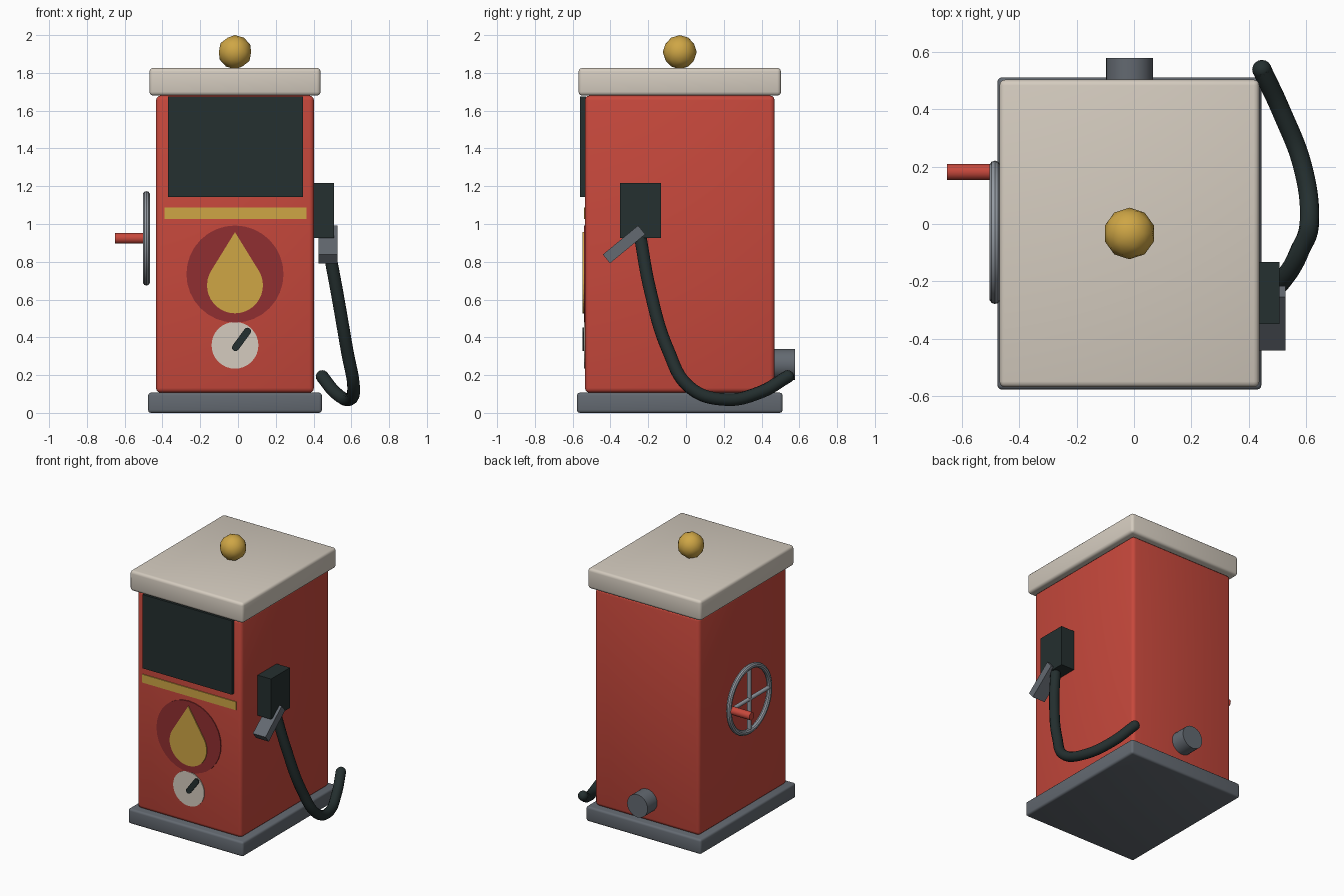
import bpy, bmesh, math
from mathutils import Vector

if "Cube" in bpy.data.objects:
    bpy.data.objects.remove(bpy.data.objects["Cube"])

CX, CY = -0.016, -0.033      # centre of the cabinet
FRONT = -0.535               # front panel plane


def mat(name, rgb):
    m = bpy.data.materials.new(name)
    m.diffuse_color = (*rgb, 1)
    m.use_nodes = True
    m.node_tree.nodes["Principled BSDF"].inputs["Base Color"].default_value = m.diffuse_color
    return m


RED = mat("red paint", (0.57, 0.065, 0.045))
DARK_RED = mat("dark red", (0.28, 0.028, 0.031))
CREAM = mat("cream", (0.66, 0.60, 0.52))
GREY = mat("slate grey", (0.125, 0.142, 0.165))
STEEL = mat("steel", (0.30, 0.33, 0.37))
GOLD = mat("gold", (0.62, 0.38, 0.06))
BLACK = mat("rubber black", (0.018, 0.029, 0.029))


def finish(name, m, smooth=True):
    ob = bpy.context.object
    ob.name = name
    ob.data.materials.clear()
    ob.data.materials.append(m)
    if smooth:
        bpy.ops.object.shade_smooth_by_angle(angle=math.radians(35))
    return ob


def box(name, lo, hi, m, bevel=0, rot=(0, 0, 0)):
    lo, hi = Vector(lo), Vector(hi)
    bpy.ops.mesh.primitive_cube_add(size=1, location=(lo + hi) / 2)
    ob = bpy.context.object
    ob.scale = hi - lo
    bpy.ops.object.transform_apply(location=False, rotation=False, scale=True)
    ob.rotation_euler = rot
    if bevel:
        mod = ob.modifiers.new("rounded edges", 'BEVEL')
        mod.width, mod.segments = bevel, 3
        bpy.ops.object.modifier_apply(modifier=mod.name)
    return finish(name, m, bevel > 0)


def rod(name, a, b, r, m, sides=24):
    a, b = Vector(a), Vector(b)
    bpy.ops.mesh.primitive_cylinder_add(vertices=sides, radius=r, depth=(b - a).length,
                                        location=(a + b) / 2)
    bpy.context.object.rotation_euler = (b - a).to_track_quat('Z', 'Y').to_euler()
    return finish(name, m)


def plate(name, pts, back, front, m):
    """Thin front-facing plate from an x-z outline."""
    bm = bmesh.new()
    face = bm.faces.new([bm.verts.new((x, back, z)) for x, z in pts])
    ext = bmesh.ops.extrude_face_region(bm, geom=[face])
    moved = [v for v in ext["geom"] if isinstance(v, bmesh.types.BMVert)]
    bmesh.ops.translate(bm, verts=moved, vec=(0, front - back, 0))
    bmesh.ops.recalc_face_normals(bm, faces=bm.faces)
    me = bpy.data.meshes.new(name)
    bm.to_mesh(me)
    bm.free()
    ob = bpy.data.objects.new(name, me)
    bpy.context.collection.objects.link(ob)
    me.materials.append(m)
    return ob


def arc(cx, cz, r, a0, a1, n):
    return [(cx + r * math.cos(math.radians(a0 + (a1 - a0) * i / n)),
             cz + r * math.sin(math.radians(a0 + (a1 - a0) * i / n))) for i in range(n + 1)]


# Cabinet
box("base", (-0.476, -0.577, 0), (0.444, 0.511, 0.107), GREY, 0.015)
box("cabinet", (-0.434, FRONT, 0.107), (0.402, 0.469, 1.68), RED, 0.025)
box("roof", (-0.469, -0.569, 1.68), (0.437, 0.503, 1.826), CREAM, 0.02)
bpy.ops.mesh.primitive_ico_sphere_add(subdivisions=2, radius=0.09, location=(CX, CY, 1.91))
finish("roof_ball", GOLD)

# Front panel details
box("display", (-0.37, -0.561, 1.142), (0.343, -0.53, 1.675), BLACK)
plate("stripe", [(-0.39, 1.027), (0.363, 1.027), (0.363, 1.087), (-0.39, 1.087)],
      FRONT + 0.001, FRONT - 0.006, GOLD)
plate("emblem_disc", arc(CX, 0.735, 0.257, 0, 360, 32)[:-1], FRONT + 0.001, FRONT - 0.006, DARK_RED)
plate("flame_drop", [(CX, 0.957)] + arc(CX, 0.675, 0.148, 148, 392, 24),
      FRONT - 0.005, FRONT - 0.012, GOLD)
plate("dial", arc(CX, 0.358, 0.124, 0, 360, 32)[:-1], FRONT + 0.001, FRONT - 0.006, CREAM)
plate("dial_needle", arc(0.050, 0.432, 0.019, -35, 145, 6) + arc(-0.013, 0.346, 0.019, 145, 325, 6),
      FRONT - 0.005, FRONT - 0.014, BLACK)

# Hand wheel on the left side
WX, WZ = -0.485, 0.924
bpy.ops.mesh.primitive_torus_add(location=(WX, CY + 0.004, WZ), rotation=(0, math.pi / 2, 0),
                                 major_radius=0.231, minor_radius=0.019,
                                 major_segments=40, minor_segments=10)
finish("wheel_rim", STEEL)
rod("wheel_spoke_vertical", (WX, CY + 0.004, WZ - 0.23), (WX, CY + 0.004, WZ + 0.23), 0.014, STEEL, 12)
rod("wheel_spoke_horizontal", (WX, CY - 0.226, WZ), (WX, CY + 0.234, WZ), 0.014, STEEL, 12)
rod("wheel_handle", (-0.652, 0.181, WZ), (-0.485, 0.181, WZ), 0.028, RED)

# Outlet stub at the back
rod("outlet", (CX, 0.45, 0.257), (CX, 0.578, 0.257), 0.082, GREY)

# Holster, nozzle and hose on the right side
box("holster", (0.40, -0.349, 0.927), (0.508, -0.133, 1.218), BLACK)
box("nozzle", (0.427, -0.449, 0.862), (0.528, -0.207, 0.922), GREY, 0, (math.radians(39.5), 0, 0))

path = [(0.465, -0.245, 0.95), (0.522, -0.19, 0.65), (0.577, -0.095, 0.333),
        (0.612, 0.02, 0.135), (0.588, 0.20, 0.071), (0.515, 0.39, 0.108), (0.446, 0.538, 0.192)]
cu = bpy.data.curves.new("hose", 'CURVE')
cu.dimensions = '3D'
cu.bevel_depth, cu.bevel_resolution, cu.resolution_u = 0.034, 4, 8
cu.use_fill_caps = True
sp = cu.splines.new('BEZIER')
sp.bezier_points.add(len(path) - 1)
for bp, co in zip(sp.bezier_points, path):
    bp.co = co
    bp.handle_left_type = bp.handle_right_type = 'AUTO'
hose = bpy.data.objects.new("hose", cu)
bpy.context.collection.objects.link(hose)
bpy.ops.object.select_all(action='DESELECT')
bpy.context.view_layer.objects.active = hose
hose.select_set(True)
bpy.ops.object.convert(target='MESH')
finish("hose", BLACK)
bpy.ops.mesh.primitive_uv_sphere_add(segments=16, ring_count=8, radius=0.034, location=path[-1])
finish("hose_end", BLACK)
